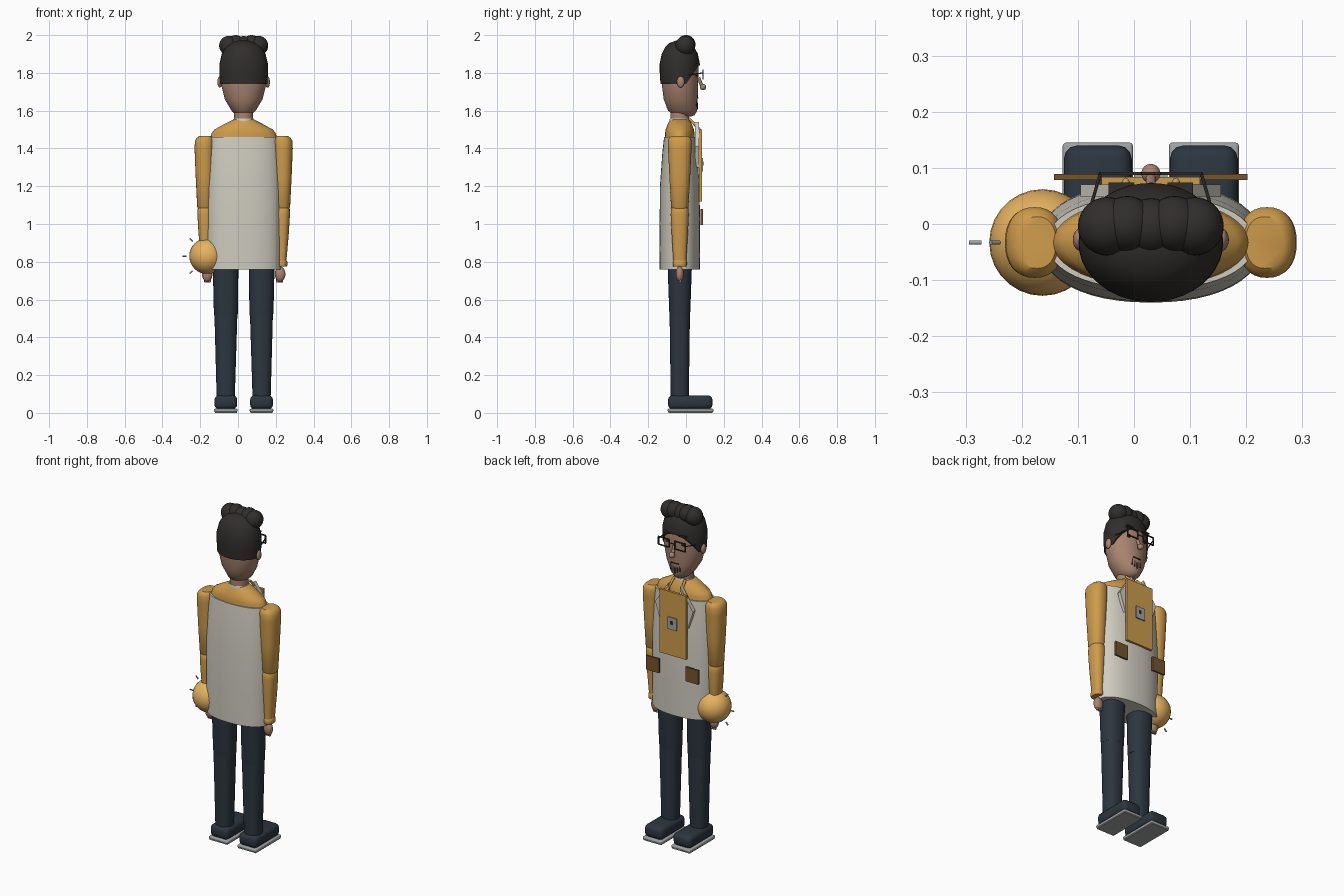
import bpy, bmesh, math
from mathutils import Vector

if "Cube" in bpy.data.objects:
    bpy.data.objects.remove(bpy.data.objects["Cube"])

CX, CY = 0.03, -0.033   # body axis

def mat(name, r, g, b):
    m = bpy.data.materials.new(name)
    m.diffuse_color = (r, g, b, 1)
    m.use_nodes = True
    m.node_tree.nodes["Principled BSDF"].inputs["Base Color"].default_value = m.diffuse_color
    return m

MUSTARD = mat("mustard", 0.62, 0.33, 0.07)
CREAM = mat("cream", 0.62, 0.60, 0.52)
NAVY = mat("navy", 0.025, 0.036, 0.05)
SKIN = mat("skin", 0.40, 0.23, 0.16)
HAIR = mat("dark_hair", 0.03, 0.027, 0.025)
BROWN = mat("brown", 0.18, 0.09, 0.025)
GLOW = mat("glow", 0.80, 0.45, 0.12)
GREY = mat("grey", 0.35, 0.37, 0.37)

def finish(bm, name, m, angle=40):
    bmesh.ops.recalc_face_normals(bm, faces=bm.faces)
    me = bpy.data.meshes.new(name)
    bm.to_mesh(me)
    bm.free()
    ob = bpy.data.objects.new(name, me)
    bpy.context.collection.objects.link(ob)
    me.materials.append(m)
    bpy.ops.object.select_all(action='DESELECT')
    bpy.context.view_layer.objects.active = ob
    ob.select_set(True)
    bpy.ops.object.shade_smooth_by_angle(angle=math.radians(angle))
    return ob

def loft(name, m, rings, n=32, p=2.0, cut=None):
    """Stack of super-ellipse rings (z, x, y, rx, ry), capped both ends."""
    bm = bmesh.new()
    loops = []
    for z, x, y, rx, ry in rings:
        loop = []
        for i in range(n):
            c, s = math.cos(math.tau * i / n), math.sin(math.tau * i / n)
            loop.append(bm.verts.new((x + rx * math.copysign(abs(c) ** (2 / p), c),
                                      y + ry * math.copysign(abs(s) ** (2 / p), s), z)))
        loops.append(loop)
    for a, b in zip(loops, loops[1:]):
        for i in range(n):
            bm.faces.new((a[i], a[(i + 1) % n], b[(i + 1) % n], b[i]))
    bm.faces.new(loops[0])
    bm.faces.new(loops[-1])
    if cut:
        r = bmesh.ops.bisect_plane(bm, geom=bm.verts[:] + bm.edges[:] + bm.faces[:],
                                   plane_co=cut[0], plane_no=cut[1], clear_outer=True)
        bmesh.ops.contextual_create(bm, geom=[e for e in r['geom_cut'] if isinstance(e, bmesh.types.BMEdge)])
        bmesh.ops.holes_fill(bm, edges=bm.edges[:])
    return finish(bm, name, m)

def box(name, m, lo, hi, bevel=0, seg=3):
    bm = bmesh.new()
    bmesh.ops.create_cube(bm, size=1)
    for v in bm.verts:
        v.co = Vector([(l + h) / 2 + c * (h - l) for l, h, c in zip(lo, hi, v.co)])
    if bevel:
        bmesh.ops.bevel(bm, geom=bm.edges[:], offset=bevel, segments=seg, affect='EDGES', profile=0.5)
    return finish(bm, name, m)

def ball(name, m, co, r):
    bm = bmesh.new()
    bmesh.ops.create_uvsphere(bm, u_segments=28, v_segments=16, radius=1)
    for v in bm.verts:
        v.co = Vector([c + k * s for c, k, s in zip(co, v.co, r)])
    return finish(bm, name, m)

def rod(name, m, a, b, r):
    a, b = Vector(a), Vector(b)
    bm = bmesh.new()
    bmesh.ops.create_cone(bm, cap_ends=True, segments=10, radius1=r, radius2=r, depth=(b - a).length)
    rot = (b - a).to_track_quat('Z', 'Y')
    for v in bm.verts:
        v.co = rot @ v.co + (a + b) / 2
    return finish(bm, name, m)

def plate(name, m, pts, y0, y1):
    bm = bmesh.new()
    f = bm.faces.new([bm.verts.new((x, y0, z)) for x, z in pts])
    g = bmesh.ops.extrude_face_region(bm, geom=[f])
    for v in g['geom']:
        if isinstance(v, bmesh.types.BMVert):
            v.co.y = y1
    bm.faces.ensure_lookup_table()
    return finish(bm, name, m)

# torso: long vest, shoulders, collar, neck
loft("vest", CREAM, [(z, CX, CY, rx, ry) for z, rx, ry in
     [(.76, .197, .106), (.95, .199, .107), (1.2, .198, .105), (1.38, .19, .092), (1.46, .184, .083)]], 48, 2.2)
loft("shoulders", MUSTARD, [(z, CX, CY, rx, ry) for z, rx, ry in
     [(1.44, .18, .08), (1.48, .17, .078), (1.5, .155, .075), (1.53, .1, .063), (1.555, .05, .05)]], 40)
loft("collar", CREAM, [(z, CX, CY, r, r) for z, r in [(1.53, .054), (1.545, .056), (1.558, .052)]])
loft("neck", SKIN, [(z, CX, CY, .05, .05) for z in (1.54, 1.64)])

# head and hair
loft("head", SKIN, [(z, CX, y, rx, ry) for z, rx, y, ry in
     [(1.568, .02, -.005, .03), (1.576, .04, -.01, .056), (1.6, .064, -.018, .077), (1.66, .1, -.028, .09),
      (1.74, .12, -.032, .096), (1.83, .122, -.033, .099), (1.9, .105, -.033, .088), (1.95, .06, -.033, .05)]], 40)
loft("hair_cap", HAIR, [(z, CX, CY, rx, ry) for z, rx, ry in
     [(1.74, .126, .102), (1.8, .129, .106), (1.85, .128, .106), (1.9, .116, .096),
      (1.935, .095, .078), (1.958, .066, .055), (1.972, .02, .018)]], 40,
     cut=((0, .0, 1.74), (0, .12, -.08)))
for i, (dx, z, r) in enumerate([(-.078, 1.944, .052), (-.042, 1.95, .05), (0, 1.945, .05),
                                (.042, 1.95, .05), (.078, 1.944, .052)]):
    ball(f"hair_curl_{i}", HAIR, (CX + dx, -.004 + (.004 if i % 2 else 0), z), (r, r, r))

# face
rod("nose_bridge", SKIN, (CX, .066, 1.775), (CX, .084, 1.73), .009)
ball("nose", SKIN, (CX, .09, 1.725), (.017, .017, .017))
box("mouth", HAIR, (CX - .025, .052, 1.664), (CX + .025, .066, 1.669))
for i in range(-2, 3):
    z = 1.605 + .008 * abs(i)
    box(f"beard_{i + 2}", HAIR, (CX + i * .014 - .003, .04 - .003 * abs(i), z),
        (CX + i * .014 + .003, .064 - .003 * abs(i), z + .035))
rod("glasses_bridge", HAIR, (CX - .017, .09, 1.795), (CX + .017, .09, 1.795), .003)

# waist-front panel with badge
box("bib_panel", MUSTARD, (CX - .088, .07, 1.12), (CX + .088, .084, 1.5))
box("badge", GREY, (CX - .03, .083, 1.278), (CX + .03, .091, 1.35))
box("badge_clip", HAIR, (CX - .004, .09, 1.31), (CX + .012, .093, 1.33))

# paired parts
for s, side in ((-1, "left"), (1, "right")):
    X = lambda d: CX + s * d
    def sbox(name, m, x0, x1, y0, y1, z0, z1, bevel=0):
        a, b = sorted((X(x0), X(x1)))
        return box(f"{name}_{side}", m, (a, y0, z0), (b, y1, z1), bevel)

    # legs and shoes
    loft(f"lower_leg_{side}", NAVY, [(.08, X(.095), CY, .048, .048), (.53, X(.094), CY, .061, .054)], p=2.4)
    loft(f"thigh_{side}", NAVY, [(.515, X(.094), CY, .062, .054), (.54, X(.094), CY, .064, .056),
                                 (.8, X(.096), CY, .068, .065)], p=2.3)
    sbox("sole", GREY, .032, .157, -.097, .145, .005, .022, .006)
    sbox("sole_base", GREY, .036, .153, -.093, .141, 0, .006)
    sbox("shoe", NAVY, .034, .155, -.095, .14, .02, .093, .024)

    # arms and hands
    loft(f"upper_arm_{side}", MUSTARD, [(z, X(x), CY, rx, ry) for z, x, rx, ry in
         [(1.075, .206, .032, .036), (1.09, .206, .04, .046), (1.25, .207, .047, .055), (1.4, .208, .052, .062),
          (1.44, .207, .051, .063), (1.455, .205, .044, .057), (1.465, .203, .034, .046)]], p=2.3)
    loft(f"forearm_{side}", MUSTARD, [(z, X(x), CY, rx, ry) for z, x, rx, ry in
         [(.8, .202, .024, .034), (.95, .204, .035, .043), (1.05, .205, .04, .048),
          (1.08, .205, .039, .046), (1.095, .205, .03, .036)]], p=2.3)
    loft(f"cuff_{side}", MUSTARD, [(z, X(.202), CY, r, r + .008) for z, r in
         [(.775, .026), (.782, .029), (.8, .029), (.807, .025)]], p=2.3)
    ball(f"hand_{side}", SKIN, (X(.193), CY, .735), (.028, .021, .04))
    for k in (-1, 0, 1):
        rod(f"finger_{side}_{k + 1}", SKIN, (X(.193 + k * .012), CY, .73),
            (X(.19 + k * .011), CY + .004, .692), .0075)

    # ears, brows, eyes, glasses
    ball(f"ear_{side}", SKIN, (X(.126), -.028, 1.752), (.013, .02, .03))
    sbox("brow", HAIR, .03, .075, .05, .074, 1.838, 1.846)
    ball(f"eye_{side}", HAIR, (X(.053), .056, 1.79), (.012, .01, .01))
    for z in (1.768, 1.814):
        sbox("lens_rim", HAIR, .017, .091, .087, .093, z - .003, z + .003)
    for d in (.019, .089):
        sbox("lens_side", HAIR, d - .003, d + .003, .087, .093, 1.768, 1.814)
    rod(f"glasses_temple_{side}", HAIR, (X(.09), .09, 1.8), (X(.122), -.02, 1.785), .003)

    # lapels, bib straps, pockets
    plate(f"lapel_{side}", CREAM, [(X(.04), 1.54), (X(.125), 1.41), (X(.09), 1.3), (X(.045), 1.36)], .048, .07)
    rod(f"bib_strap_{side}", MUSTARD, (X(.045), .077, 1.495), (X(.036), .015, 1.56), .007)
    sbox("pocket", BROWN, .0875, .1725, .078, .089, .995, 1.08)

# glowing orb around the left wrist, with sparks
O = Vector((-.163, CY, .83))
ball("orb", GLOW, O, (.095, .095, .095))
for i, a in enumerate((135, 180, 225)):
    d = Vector((math.cos(math.radians(a)), 0, math.sin(math.radians(a))))
    rod(f"spark_{i}", GREY, O + d * .109, O + d * .131, .004)
